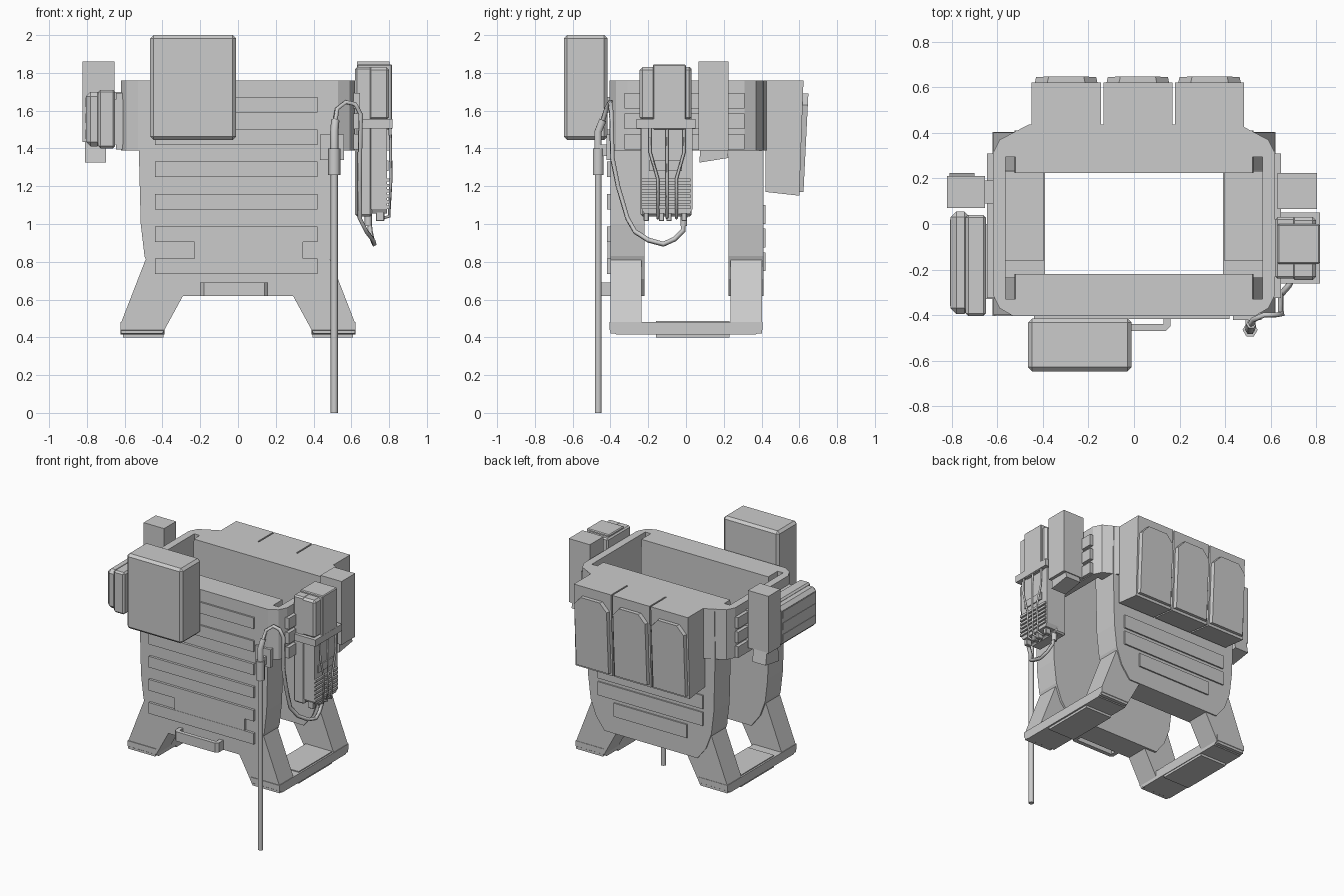
import bpy, bmesh
from mathutils import Vector


def finish(name, bm):
    bmesh.ops.recalc_face_normals(bm, faces=bm.faces)
    me = bpy.data.meshes.new(name)
    bm.to_mesh(me)
    bm.free()
    ob = bpy.data.objects.new(name, me)
    bpy.context.collection.objects.link(ob)
    return ob


def box(name, x, y, z, bevel=0.0):
    bm = bmesh.new()
    bmesh.ops.create_cube(bm, size=1)
    for v in bm.verts:
        v.co = Vector([r[0] if c < 0 else r[1] for c, r in zip(v.co, (x, y, z))])
    if bevel:
        bmesh.ops.bevel(bm, geom=bm.edges[:], offset=bevel, segments=1, affect='EDGES')
    return finish(name, bm)


def prism(name, pts, axis, a, b, pts2=None):
    """Extrude a 2D profile along an axis from a to b; pts2 lets the far end differ."""
    place = {'x': lambda p, t: (t, p[0], p[1]),
             'y': lambda p, t: (p[0], t, p[1]),
             'z': lambda p, t: (p[0], p[1], t)}[axis]
    bm = bmesh.new()
    lo = [bm.verts.new(place(p, a)) for p in pts]
    hi = [bm.verts.new(place(p, b)) for p in (pts2 or pts)]
    bm.faces.new(lo)
    bm.faces.new(hi)
    n = len(pts)
    for i in range(n):
        j = (i + 1) % n
        bm.faces.new((lo[i], lo[j], hi[j], hi[i]))
    return finish(name, bm)


def tube(name, pts, radius, res=0):
    cu = bpy.data.curves.new(name, 'CURVE')
    cu.dimensions = '3D'
    cu.bevel_depth, cu.bevel_resolution, cu.use_fill_caps = radius, res, True
    sp = cu.splines.new('POLY')
    sp.points.add(len(pts) - 1)
    for p, co in zip(sp.points, pts):
        p.co = (*co, 1)
    ob = bpy.data.objects.new(name, cu)
    bpy.context.collection.objects.link(ob)
    bpy.ops.object.select_all(action='DESELECT')
    ob.select_set(True)
    bpy.context.view_layer.objects.active = ob
    bpy.ops.object.convert(target='MESH')
    return ob


def mirrored(half):
    return half + [(-x, z) for x, z in reversed(half)]


# Front and back armour panels
panel = mirrored([(0.52, 1.76), (0.525, 1.39), (0.515, 1.0), (0.495, 0.83),
                  (0.45, 0.71), (0.38, 0.62)])
prism("front_panel", panel, 'y', -0.40, -0.22)
prism("back_panel", panel, 'y', 0.225, 0.41)

# Waist band wrapped around both panels
outer = [(0.53, -0.405), (0.59, -0.37), (0.62, -0.31), (0.62, 0.31),
         (0.59, 0.37), (0.46, 0.438)]
inner = [(0.54, -0.33), (0.565, -0.33), (0.565, -0.30), (0.565, 0.27),
         (0.565, 0.295), (0.46, 0.295)]
outer, inner = mirrored(outer), mirrored(inner)
bm = bmesh.new()
rings = [[bm.verts.new((*p, z)) for p in loop]
         for loop, z in ((outer, 1.39), (outer, 1.76), (inner, 1.76), (inner, 1.39))]
for k in range(4):
    A, B = rings[k], rings[(k + 1) % 4]
    for i in range(len(A)):
        j = (i + 1) % len(A)
        bm.faces.new((A[i], A[j], B[j], B[i]))
finish("waist_band", bm)

# Webbing rows on the front, back and sides
for i in range(6):
    z = 0.735 + 0.171 * i
    box(f"front_webbing_{i}", (-0.44, 0.42), (-0.418, -0.39), (z, z + 0.082))
box("front_patch", (-0.23, 0.345), (-0.416, -0.39), (0.80, 0.92))
for i, w in enumerate((0.30, 0.43, 0.43)):
    z = 0.75 + 0.125 * i
    box(f"back_webbing_{i}", (-w, w), (0.40, 0.42), (z, z + 0.1))
for s in (-1, 1):
    for i in range(3):
        z = 1.395 + 0.108 * i
        box(f"side_webbing_{i}", sorted((0.6 * s, 0.645 * s)), (-0.325, 0.31), (z, z + 0.082))

# Drag handle on the front lower edge
prism("front_handle", [(-0.20, -0.39), (-0.20, -0.45), (-0.18, -0.47), (0.14, -0.47),
                       (0.16, -0.45), (0.16, -0.39), (0.13, -0.39), (0.13, -0.44),
                       (-0.17, -0.44), (-0.17, -0.39)], 'z', 0.62, 0.69)

# Shoulder straps: two sloping legs and a bridge on each side
for s in (-1, 1):
    leg = [(s * x, z) for x, z in ((0.49, 0.81), (0.28, 0.64), (0.40, 0.42), (0.62, 0.42), (0.62, 0.475))]
    prism("front_strap_leg", leg, 'y', -0.40, -0.235)
    prism("back_strap_leg", leg, 'y', 0.235, 0.402)
    prism("strap_bridge", [(-0.405, 0.48), (-0.405, 0.44), (-0.37, 0.415),
                           (0.37, 0.415), (0.405, 0.44), (0.405, 0.48)],
          'x', 0.39 * s, 0.622 * s)
    box("strap_pad", sorted((0.395 * s, 0.61 * s)), (-0.16, 0.23), (0.398, 0.487))

# Large front pouch
box("front_pouch", (-0.465, -0.01), (-0.647, -0.415), (1.445, 2.0), 0.018)

# Three back magazine pouches with tapered cover
for i in range(3):
    x0 = -0.45 + 0.315 * i
    x1 = x0 + 0.304
    prism(f"back_pouch_{i}", [(0.42, 1.76), (0.622, 1.76), (0.60, 1.15), (0.42, 1.17)], 'x', x0, x1)
    a, b = x0 + 0.008, x1 - 0.008
    cover = [(a, 1.17), (b, 1.17), (b, 1.63), (b - 0.055, 1.69), (a + 0.055, 1.69), (a, 1.63)]
    ob = prism(f"back_pouch_cover_{i}", cover, 'y', 0.59, 0.648)
    for v in ob.data.vertices:
        if v.co.y > 0.62:
            v.co.y = 0.622 + 0.026 * (v.co.z - 1.17) / 0.52
            v.co.x += 0.012 if v.co.x < (a + b) / 2 else -0.012

# Left side pouch with stepped outer cover
box("left_pouch", (-0.74, -0.65), (-0.405, 0.04), (1.40, 1.71), 0.012)
box("left_pouch_cover", (-0.805, -0.72), (-0.395, 0.055), (1.41, 1.70), 0.025)
for i in range(3):
    z = 1.45 + 0.085 * i
    box(f"left_pouch_strip_{i}", (-0.808, -0.79), (-0.36, 0.02), (z, z + 0.05))
box("left_pouch_mount", (-0.67, -0.61), (-0.33, 0.0), (1.42, 1.66))

# Narrow side pouches with a loose lower flap
box("left_narrow_pouch", (-0.822, -0.655), (0.07, 0.21), (1.435, 1.86))
box("right_narrow_pouch", (0.63, 0.803), (0.065, 0.225), (1.39, 1.86))
for name, x0, x1 in (("left_flap", -0.81, -0.70), ("right_flap", 0.66, 0.78)):
    prism(name, [(0.08, 1.44), (0.21, 1.44), (0.225, 1.35), (0.07, 1.325)], 'x', x0, x1)
box("left_narrow_mount", (-0.70, -0.61), (0.09, 0.19), (1.45, 1.70))

# Radio in its holder on the right
box("radio_holder", (0.62, 0.71), (-0.24, 0.03), (1.04, 1.83), 0.01)
box("radio_battery", (0.69, 0.80), (-0.245, 0.03), (1.55, 1.83), 0.015)
box("radio_battery_strap", (0.63, 0.816), (-0.175, 0.0), (1.50, 1.845), 0.006)
box("radio_belt", (0.62, 0.817), (-0.262, 0.05), (1.505, 1.555))
prism("radio_body", [(-0.235, 1.52), (0.035, 1.52), (0.035, 1.08), (0.02, 1.055),
                     (-0.22, 1.055), (-0.235, 1.08)], 'x', 0.69, 0.79)
for i in range(6):
    z = 1.08 + 0.029 * i
    box(f"radio_rib_{i}", (0.77, 0.803), (-0.235, 0.025), (z, z + 0.017))
box("radio_screen", (0.78, 0.798), (-0.195, -0.02), (1.28, 1.335))
for i, y in enumerate((-0.21, -0.13, -0.09, -0.01)):
    box(f"radio_knob_{i}", (0.73, 0.775), (y - 0.014, y + 0.014), (1.015, 1.07), 0.004)
for i, y in enumerate((-0.19, -0.10, -0.01)):
    yb = -0.10 + (y + 0.10) * 0.55
    tube(f"radio_cord_{i}", [(0.805, y, 1.52), (0.808, y, 1.38), (0.81, yb, 1.24),
                             (0.80, yb, 1.04), (0.76, yb, 1.03)], 0.008)

# Antenna, its base and its mount
tube("antenna_rod", [(0.51, -0.465, 0.0), (0.51, -0.465, 1.30)], 0.02, 1)
tube("antenna_base", [(0.51, -0.465, 1.26), (0.51, -0.465, 1.40)], 0.033, 1)
tube("antenna_neck", [(0.51, -0.465, 1.38), (0.51, -0.465, 1.49), (0.515, -0.44, 1.55)], 0.022, 1)
box("antenna_mount", (0.435, 0.56), (-0.422, -0.39), (1.34, 1.475))
box("antenna_clip", (0.49, 0.53), (-0.46, -0.41), (1.36, 1.42))

# Cable looping from the antenna to the radio
tube("antenna_cable", [(0.51, -0.45, 1.52), (0.525, -0.42, 1.61), (0.57, -0.40, 1.645),
                       (0.62, -0.40, 1.635), (0.65, -0.395, 1.58), (0.645, -0.39, 1.35),
                       (0.645, -0.36, 1.20), (0.645, -0.31, 1.03), (0.68, -0.27, 0.96),
                       (0.715, -0.20, 0.915), (0.72, -0.12, 0.893), (0.71, -0.06, 0.92),
                       (0.70, -0.015, 0.965), (0.69, -0.01, 1.06)], 0.014, 0)
tube("cable_plug", [(0.69, -0.012, 0.99), (0.69, -0.01, 1.06)], 0.02, 1)
